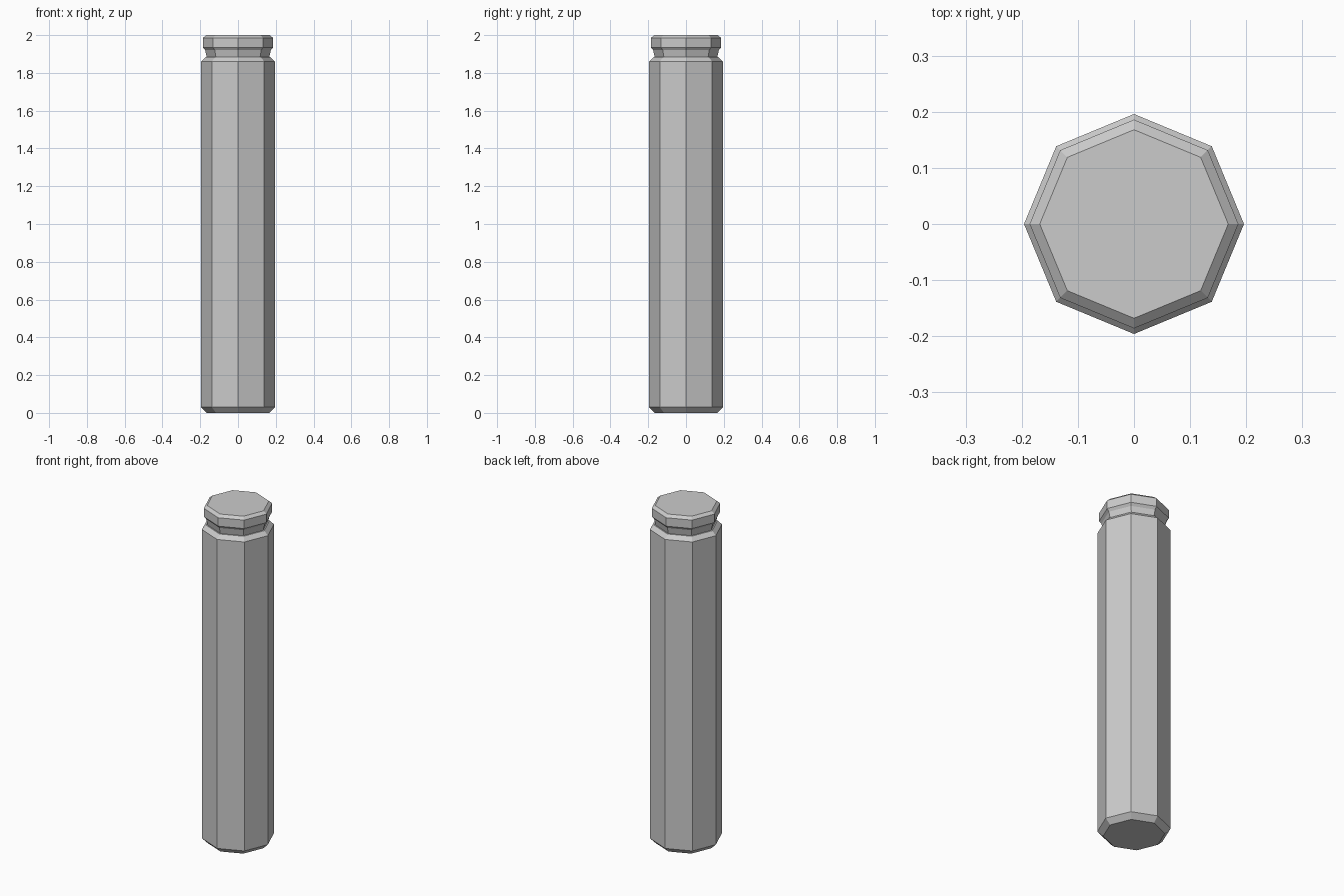
import bpy
import bmesh
from math import cos, sin, tau

cube = bpy.data.objects.get("Cube")
if cube:
    bpy.data.objects.remove(cube)

SIDES = 8

# Single plain grey
grey = bpy.data.materials.new("plain_grey")
grey.use_nodes = True
colour = (0.6, 0.6, 0.6, 1)
grey.diffuse_color = colour
grey.node_tree.nodes["Principled BSDF"].inputs["Base Color"].default_value = colour


def lathe(name, profile):
    """Closed eight-sided solid from (radius, height) pairs, bottom to top."""
    bm = bmesh.new()
    rings = [[bm.verts.new((r * cos(tau * i / SIDES), r * sin(tau * i / SIDES), z))
              for i in range(SIDES)] for r, z in profile]
    for low, high in zip(rings, rings[1:]):
        for i in range(SIDES):
            j = (i + 1) % SIDES
            bm.faces.new((low[i], low[j], high[j], high[i]))
    bm.faces.new(rings[0][::-1])
    bm.faces.new(rings[-1])
    mesh = bpy.data.meshes.new(name)
    bm.to_mesh(mesh)
    bm.free()
    mesh.materials.append(grey)
    obj = bpy.data.objects.new(name, mesh)
    bpy.context.collection.objects.link(obj)
    return obj


# Chamfered shaft, narrow flared neck and bevelled head in one solid
lathe("grooved_post", [
    (0.165, 0), (0.196, 0.03),
    (0.196, 1.86), (0.172, 1.883),
    (0.165, 1.883), (0.174, 1.92),
    (0.186, 1.935), (0.186, 1.985), (0.168, 2),
])
